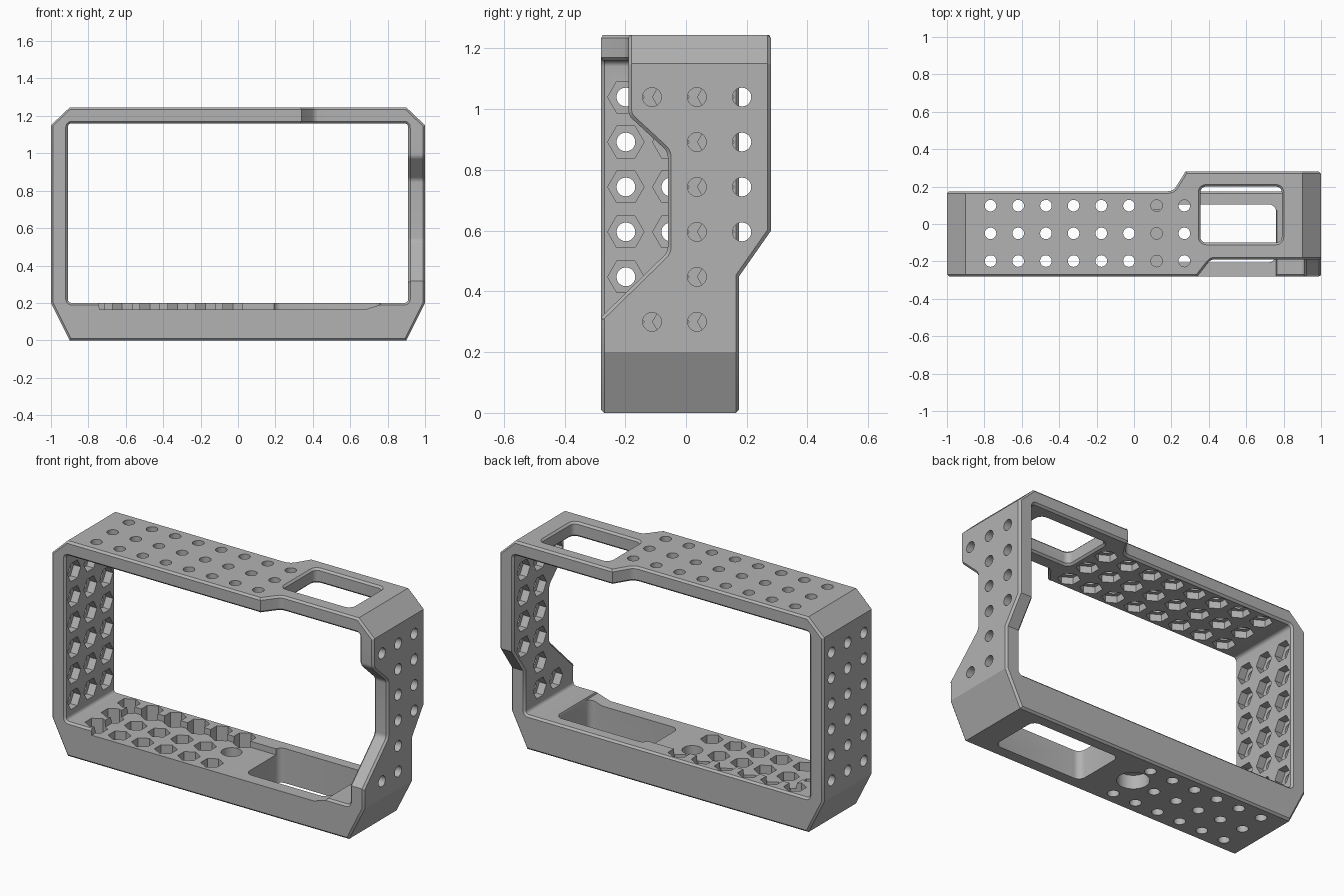
import bpy, bmesh, math
from mathutils import Vector

if "Cube" in bpy.data.objects:
    bpy.data.objects.remove(bpy.data.objects["Cube"], do_unlink=True)

grey = bpy.data.materials.new("satin_grey")
grey.use_nodes = True
grey.diffuse_color = (0.45, 0.45, 0.45, 1)
grey.node_tree.nodes["Principled BSDF"].inputs["Base Color"].default_value = (0.45, 0.45, 0.45, 1)


def place(axis, u, v, w):
    """Plane coordinates u, v and depth w along the axis, to x, y, z."""
    return {"x": (w, u, v), "y": (u, w, v), "z": (u, v, w)}[axis]


def add_prism(bm, points, axis, lo, hi):
    bottom = [bm.verts.new(place(axis, u, v, lo)) for u, v in points]
    top = [bm.verts.new(place(axis, u, v, hi)) for u, v in points]
    faces = [bm.faces.new(bottom), bm.faces.new(top)]
    for i in range(len(points)):
        j = (i + 1) % len(points)
        faces.append(bm.faces.new((bottom[i], bottom[j], top[j], top[i])))


def make(name, prisms):
    bm = bmesh.new()
    for prism in prisms:
        add_prism(bm, *prism)
    bmesh.ops.recalc_face_normals(bm, faces=bm.faces)
    mesh = bpy.data.meshes.new(name)
    bm.to_mesh(mesh)
    bm.free()
    mesh.materials.append(grey)
    obj = bpy.data.objects.new(name, mesh)
    bpy.context.collection.objects.link(obj)
    return obj


def rounded(points, r, steps=5):
    """Fillet every corner of a polygon."""
    out, n = [], len(points)
    for i in range(n):
        p = Vector(points[i])
        a = (Vector(points[i - 1]) - p).normalized()
        b = (Vector(points[(i + 1) % n]) - p).normalized()
        half = a.angle(b) / 2
        centre = p + (a + b).normalized() * (r / math.sin(half))
        start = p + a * (r / math.tan(half)) - centre
        end = p + b * (r / math.tan(half)) - centre
        sweep = start.angle(end)
        for k in range(steps + 1):
            t = k / steps
            arm = (start * math.sin((1 - t) * sweep) + end * math.sin(t * sweep)) / math.sin(sweep)
            out.append(tuple(centre + arm))
    return out


def rect(u0, u1, v0, v1):
    return [(u0, v0), (u1, v0), (u1, v1), (u0, v1)]


def disc(u, v, r, n, turn=0.0):
    return [(u + r * math.cos(turn + math.tau * k / n),
             v + r * math.sin(turn + math.tau * k / n)) for k in range(n)]


def apply(obj, mod):
    bpy.context.view_layer.objects.active = obj
    bpy.ops.object.modifier_apply(modifier=mod.name)


def cut(obj, *prisms):
    cutter = make("cutter", prisms)
    cutter.hide_render = True
    mod = obj.modifiers.new("cut", "BOOLEAN")
    mod.operation = "DIFFERENCE"
    mod.solver = "EXACT"
    mod.object = cutter
    apply(obj, mod)
    bpy.data.objects.remove(cutter, do_unlink=True)


# Outer ring with chamfered corners
side = [(0.9, 0), (1, 0.2), (1, 1.15), (0.9, 1.245)]
outline = side + [(-x, z) for x, z in reversed(side)]
frame = make("cage_frame", [(outline, "y", -0.28, 0.28)])
cut(frame, (rounded(rect(-0.91, 0.91, 0.2, 1.16), 0.02), "y", -0.4, 0.4))

# Back steps: thin base and right half, deeper upper left corner
cut(frame, ([(0.175, -0.1), (0.175, 0.45), (0.28, 0.6), (0.4, 0.6), (0.4, -0.1)], "x", -1.2, 1.2))
cut(frame, (rounded([(-1.2, 0.175), (0.21, 0.175), (0.275, 0.28), (0.32, 0.4), (-1.2, 0.4)], 0.05),
            "z", -0.1, 1.4))

# Front notches in the top bar and the left wall
cut(frame, (rounded([(0.3, -0.4), (0.34, -0.28), (0.41, -0.19), (1.2, -0.19), (1.2, -0.4)], 0.04),
            "z", 1.1, 1.4))
cut(frame, (rounded([(-0.4, 0.25), (-0.275, 0.32), (-0.06, 0.53), (-0.06, 0.86),
                     (-0.19, 0.98), (-0.19, 1.4), (-0.4, 1.4)], 0.04), "x", 0.8, 1.2))

# Top window, then a chamfer on all square edges
cut(frame, (rounded(rect(0.355, 0.79, -0.1, 0.2), 0.03), "z", 1.1, 1.4))
bevel = frame.modifiers.new("edge_chamfer", "BEVEL")
bevel.width = 0.011
bevel.segments = 1
bevel.limit_method = "ANGLE"
bevel.angle_limit = math.radians(70)
bevel.use_clamp_overlap = False
apply(frame, bevel)

# Shallow recess and access window in the base
cut(frame, ([(-0.75, 0.22), (-0.74, 0.165), (0.68, 0.165), (0.76, 0.19), (0.77, 0.22)],
            "y", -0.4, 0.075))
cut(frame, (rounded(rect(0.19, 0.76, -0.205, 0.105), 0.04), "z", -0.1, 0.3))

# Grid of round holes with hexagonal nut pockets on the inside
pitch = 0.148
columns = [-0.767 + pitch * i for i in range(8)]
rows = [-0.198 + pitch * i for i in range(3)]
heights = [0.3 + pitch * i for i in range(6)]
tripod = (columns[5], rows[1])

spots = [("z", x, y, 1.1, 1.3, 1.1, 1.2) for x in columns for y in rows]
spots += [("z", x, y, -0.1, 0.3, 0.09, 0.3) for x in columns[:6] for y in rows
          if (x, y) != tripod]
spots += [("x", y, z, -1.1, -0.85, -0.955, -0.85) for y in rows for z in heights]
left_wall = [(-0.112, heights[0]), (-0.112, heights[5])]
left_wall += [(0.036, z) for z in heights] + [(0.184, z) for z in heights[2:]]
spots += [("x", y, z, 0.85, 1.1, 0.85, 0.955) for y, z in left_wall]

holes, pockets = [], []
for axis, u, v, lo, hi, pocket_lo, pocket_hi in spots:
    holes.append((disc(u, v, 0.031, 20), axis, lo, hi))
    turn = math.pi / 2 if axis == "z" else 0
    pockets.append((disc(u, v, 0.06, 6, turn), axis, pocket_lo, pocket_hi))
cut(frame, *holes)
cut(frame, *pockets)

# Stepped mounting hole in the base
cut(frame, (disc(-0.02, -0.03, 0.055, 32), "z", -0.1, 0.3))
cut(frame, (disc(-0.02, -0.03, 0.085, 32), "z", -0.1, 0.08))

# Shading
for obj in bpy.context.selected_objects:
    obj.select_set(False)
frame.select_set(True)
bpy.context.view_layer.objects.active = frame
bpy.ops.object.shade_smooth_by_angle(angle=math.radians(25))
